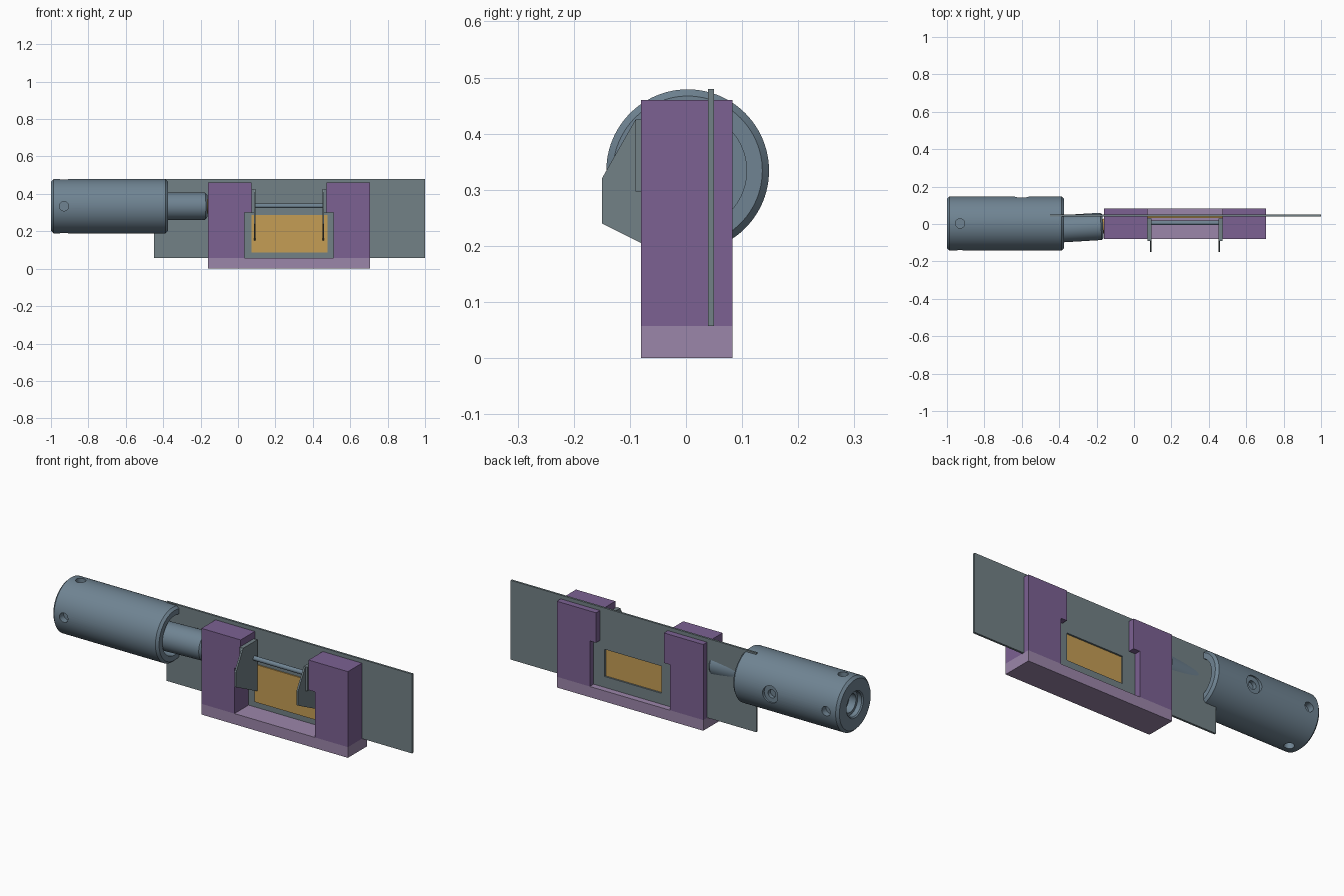
import bpy, bmesh, math
from mathutils import Matrix, Vector

if "Cube" in bpy.data.objects:
    bpy.data.objects.remove(bpy.data.objects["Cube"])


def material(name, rgb):
    m = bpy.data.materials.new(name)
    m.diffuse_color = (*rgb, 1)
    m.use_nodes = True
    m.node_tree.nodes["Principled BSDF"].inputs["Base Color"].default_value = m.diffuse_color
    return m


STEEL = material("blue_steel", (0.16, 0.23, 0.29))
PLATE = material("grey_metal", (0.17, 0.22, 0.24))
PURPLE = material("purple", (0.20, 0.12, 0.29))
LILAC = material("lilac", (0.33, 0.24, 0.40))
AMBER = material("amber", (0.56, 0.34, 0.09))


def add_mesh(name, verts, faces, mat=None):
    me = bpy.data.meshes.new(name)
    me.from_pydata(verts, [], faces)
    bm = bmesh.new()
    bm.from_mesh(me)
    bmesh.ops.recalc_face_normals(bm, faces=bm.faces)
    bm.to_mesh(me)
    bm.free()
    ob = bpy.data.objects.new(name, me)
    bpy.context.collection.objects.link(ob)
    if mat:
        me.materials.append(mat)
    return ob


def prism(name, outline, a, b, axis, mat):
    """Extrude a 2D outline between a and b along axis 'x' (y,z) or 'y' (x,z)."""
    n = len(outline)
    verts = [(t, p, q) if axis == 'x' else (p, t, q) for t in (a, b) for p, q in outline]
    faces = [list(range(n)), list(range(n, 2 * n))]
    faces += [[i, (i + 1) % n, n + (i + 1) % n, n + i] for i in range(n)]
    return add_mesh(name, verts, faces, mat)


def box(name, x0, x1, y0, y1, z0, z1, mat):
    return prism(name, [(x0, z0), (x1, z0), (x1, z1), (x0, z1)], y0, y1, 'y', mat)


def lathe(name, profile, origin, direction, mat=None, seg=64):
    """Revolve (distance, radius) points about an axis; flat caps close both ends."""
    rot = Vector(direction).to_track_quat('Z', 'Y').to_matrix().to_4x4()
    M = Matrix.Translation(origin) @ rot
    verts = [M @ Vector((r * math.cos(2 * math.pi * i / seg), r * math.sin(2 * math.pi * i / seg), d))
             for d, r in profile for i in range(seg)]
    faces = [[k * seg + i, k * seg + (i + 1) % seg, (k + 1) * seg + (i + 1) % seg, (k + 1) * seg + i]
             for k in range(len(profile) - 1) for i in range(seg)]
    faces += [list(range(seg)), list(range((len(profile) - 1) * seg, len(profile) * seg))]
    return add_mesh(name, verts, faces, mat)


def smooth(ob):
    bpy.ops.object.select_all(action='DESELECT')
    ob.select_set(True)
    bpy.context.view_layer.objects.active = ob
    bpy.ops.object.shade_smooth_by_angle(angle=math.radians(30))


def cut(ob, cutter):
    mod = ob.modifiers.new("cut", 'BOOLEAN')
    mod.operation, mod.solver, mod.object = 'DIFFERENCE', 'EXACT', cutter
    cutter.hide_render = True
    bpy.context.view_layer.objects.active = ob
    bpy.ops.object.modifier_apply(modifier=mod.name)
    bpy.data.objects.remove(cutter)


# Housing: turned barrel with stepped rear socket and a front bore
CY, CZ, R = 0.003, 0.334, 0.145
barrel = lathe("barrel", [(0.07, 0.05), (0.03, 0.05), (0.03, 0.065), (0.006, 0.065), (0, 0.071),
                          (0, R - 0.013), (0.013, R), (0.612, R), (0.625, R - 0.012),
                          (0.625, 0.105), (0.54, 0.105)], (-1, CY, CZ), (1, 0, 0), STEEL, 96)

# Four set-screw holes around the rear, one counterbored hole at the back
for d in [(0, 1, 0), (0, -1, 0), (0, 0, 1), (0, 0, -1)]:
    o = Vector((-0.93, CY, CZ)) + Vector(d) * 0.11
    cut(barrel, lathe("hole_cutter", [(0, 0.025), (0.1, 0.025)], o, d, None, 32))
cut(barrel, lathe("counterbore_cutter", [(0, 0.022), (0.02, 0.022), (0.02, 0.045), (0.1, 0.045)],
                  (-0.6, CY + 0.11, CZ), (0, 1, 0), None, 40))
smooth(barrel)

# Slightly tilted inner tube with its amber tip
axis = Vector((1, 0.06, 0)).normalized()
start = Vector((-0.48, -0.031, CZ))
smooth(lathe("inner_tube", [(0, 0.073), (0.304, 0.073), (0.315, 0.062)], start, axis, STEEL))
smooth(lathe("amber_tip", [(0.31, 0.04), (0.324, 0.04)], start, axis, AMBER, 40))

# Thin slide plate with a window
plate = box("slide_plate", -0.45, 1.0, 0.039, 0.05, 0.057, 0.48, PLATE)
cut(plate, box("window_cutter", 0.11, 0.445, 0, 0.1, 0.115, 0.26, None))
box("amber_film", 0.073, 0.478, 0.033, 0.041, 0.087, 0.288, AMBER)

# Holder base and the four upright blocks either side of the plate
box("holder_base", -0.16, 0.705, -0.08, 0.083, 0, 0.057, LILAC)
MID = 0.2725
outline = [(-0.16, 0.057), (0.035, 0.057), (0.035, 0.30), (0.072, 0.30), (0.072, 0.46), (-0.16, 0.46)]
mirrored = [(2 * MID - x, z) for x, z in outline]
for side, shape in (("left", outline), ("right", mirrored)):
    prism(side + "_front_upright", shape, -0.08, 0.039, 'y', PURPLE)
    prism(side + "_back_upright", shape, 0.05, 0.083, 'y', PURPLE)

# Clip: two side levers with hinge pads and a cross rod
lever = [(-0.15, 0.24), (-0.15, 0.32), (-0.09, 0.425), (0.03, 0.425), (0.03, 0.15)]
for side, s in (("left", -1), ("right", 1)):
    xs = sorted((MID + s * 0.179, MID + s * 0.188))
    prism(side + "_lever", lever, xs[0], xs[1], 'x', PLATE)
    xs = sorted((MID + s * 0.188, MID + s * 0.2))
    box(side + "_hinge_pad", xs[0], xs[1], -0.09, 0.03, 0.297, 0.425, PLATE)
smooth(lathe("cross_rod", [(0, 0.012), (0.366, 0.012)], (MID - 0.183, 0.006, 0.336), (1, 0, 0), STEEL, 32))
